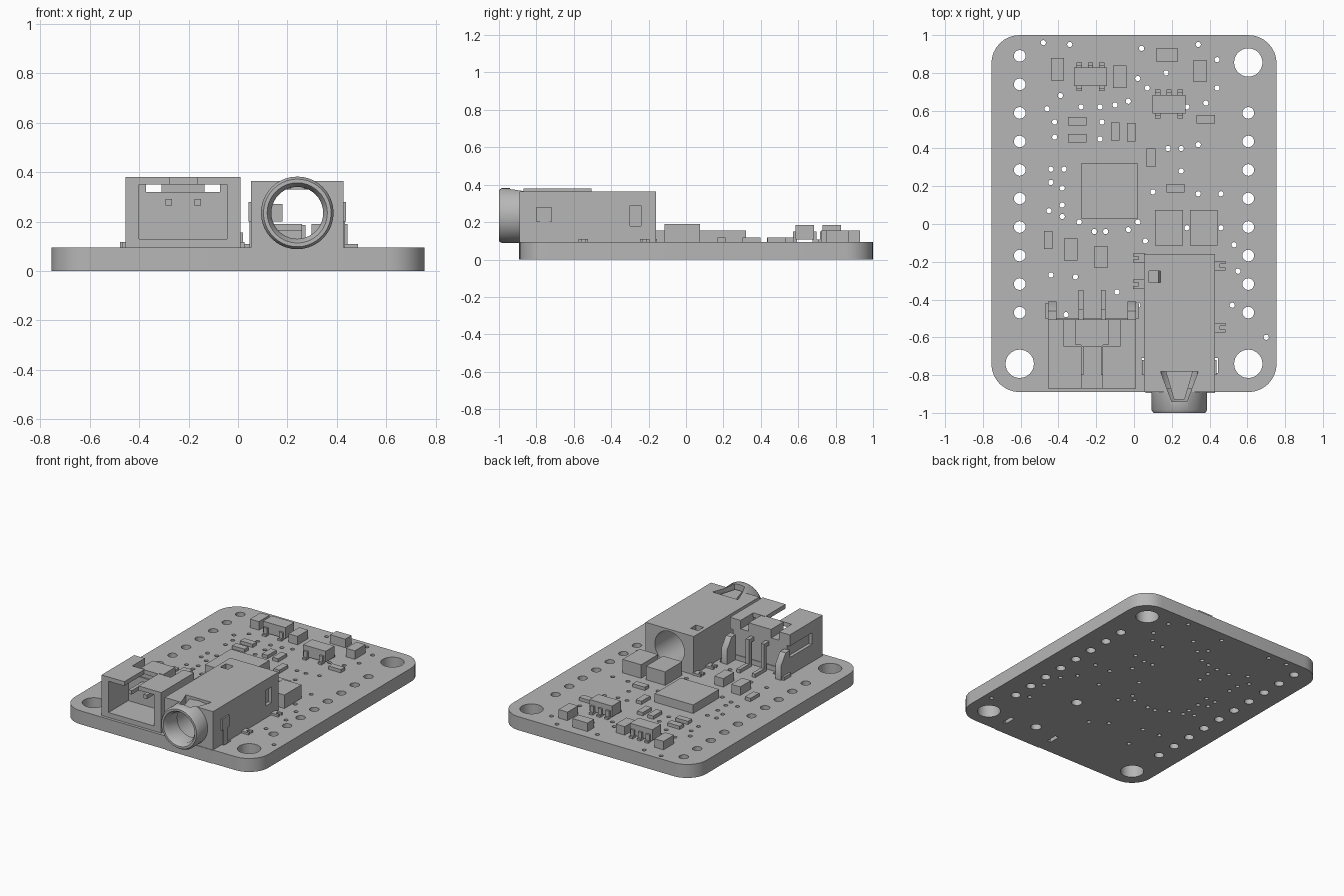
import bpy, bmesh
from math import cos, sin, pi, radians
from mathutils import Matrix

cube = bpy.data.objects.get("Cube")
if cube:
    bpy.data.objects.remove(cube)

grey = bpy.data.materials.new("plain_grey")
grey.use_nodes = True
grey.diffuse_color = (0.47, 0.47, 0.47, 1)
grey.node_tree.nodes["Principled BSDF"].inputs["Base Color"].default_value = (0.47, 0.47, 0.47, 1)

TOP = 0.095          # upper face of the board
parts = []


def add(name, mesh):
    obj = bpy.data.objects.new(name, mesh)
    bpy.context.scene.collection.objects.link(obj)
    mesh.materials.clear()
    mesh.materials.append(grey)
    parts.append(obj)
    return obj


def box(name, x, y, z):
    """Box from three (low, high) ranges."""
    bm = bmesh.new()
    bmesh.ops.create_cube(bm, size=1)
    for v in bm.verts:
        v.co = [(r[0] + r[1]) / 2 + c * (r[1] - r[0]) for r, c in zip((x, y, z), v.co)]
    mesh = bpy.data.meshes.new(name)
    bm.to_mesh(mesh)
    bm.free()
    return add(name, mesh)


def chip(name, x, y, w, d, top, low=TOP):
    return box(name, (x - w / 2, x + w / 2), (y - d / 2, y + d / 2), (low, top))


def ring(x, y, r, n):
    return [(x + r * cos(2 * pi * i / n), y + r * sin(2 * pi * i / n)) for i in range(n)]


def rect(x0, x1, y0, y1):
    return [(x0, y0), (x1, y0), (x1, y1), (x0, y1)]


def extrude(name, loops, low, high, along="Z"):
    """Filled outline; any inner loops become holes."""
    curve = bpy.data.curves.new(name, "CURVE")
    curve.dimensions = "2D"
    curve.fill_mode = "BOTH"
    curve.extrude = (high - low) / 2
    for loop in loops:
        spline = curve.splines.new("POLY")
        spline.points.add(len(loop) - 1)
        for p, (u, v) in zip(spline.points, loop):
            p.co = (u, v, 0, 1)
        spline.use_cyclic_u = True
    temp = bpy.data.objects.new(name + "_outline", curve)
    bpy.context.scene.collection.objects.link(temp)
    deps = bpy.context.evaluated_depsgraph_get()
    mesh = bpy.data.meshes.new_from_object(temp.evaluated_get(deps))
    bpy.data.objects.remove(temp)
    mid = (low + high) / 2
    if along == "Y":
        mesh.transform(Matrix.Translation((0, mid, 0)) @ Matrix.Rotation(pi / 2, 4, "X"))
    elif along == "X":
        mesh.transform(Matrix.Translation((mid, 0, 0)) @ Matrix(((0, 0, 1, 0), (1, 0, 0, 0), (0, 1, 0, 0), (0, 0, 0, 1))))
    else:
        mesh.transform(Matrix.Translation((0, 0, mid)))
    bm = bmesh.new()
    bm.from_mesh(mesh)
    bmesh.ops.remove_doubles(bm, verts=bm.verts, dist=0.0001)
    bmesh.ops.recalc_face_normals(bm, faces=bm.faces)
    bm.to_mesh(mesh)
    bm.free()
    return add(name, mesh)


def cut(target, cutter):
    mod = target.modifiers.new("cut", "BOOLEAN")
    mod.operation = "DIFFERENCE"
    mod.solver = "EXACT"
    mod.object = cutter
    bpy.context.view_layer.objects.active = target
    bpy.ops.object.modifier_apply(modifier=mod.name)


def discard(cutter):
    parts.remove(cutter)
    bpy.data.objects.remove(cutter)


# Board outline with rounded corners
outline = []
for k, (cx, cy) in enumerate([(.605, .85), (-.605, .85), (-.605, -.74), (.605, -.74)]):
    outline += [(cx + .15 * cos(a), cy + .15 * sin(a)) for a in [pi / 2 * (k + i / 8) for i in range(9)]]

# Mounting holes, header rows, locating holes, leg slots and vias
holes = [ring(x, y, .075, 32) for x, y in [(-.605, -.74), (.605, -.74), (.605, .855)]]
holes += [ring(-.605, .89 - .151 * i, .031, 20) for i in range(10)]
holes += [ring(.605, .588 - .151 * i, .031, 20) for i in range(8)]
holes += [ring(.24, y, .035, 20) for y in (-.7, -.29)]
holes += [rect(x - .014, x + .014, -.79, -.71) for x in (.055, .43)]
vias = [(-.48, .96), (-.34, .95), (.04, .93), (.34, .95), (.44, .87), (.17, .8), (.02, .77),
        (.07, .72), (.44, .72), (-.39, .68), (-.46, .61), (-.28, .62), (-.18, .62), (-.1, .63),
        (-.03, .65), (.38, .64), (.28, .62), (-.42, .54), (-.17, .54), (-.42, .46), (-.18, .45),
        (.18, .4), (.25, .4), (.34, .42), (-.44, .29), (-.37, .29), (-.44, .22), (-.38, .19),
        (.25, .28), (.1, .17), (.34, .16), (.46, .16), (-.45, .07), (-.38, .1), (-.38, .04),
        (-.29, .01), (.02, .01), (.28, -.02), (.46, -.02), (-.21, -.04), (-.15, -.04), (-.03, -.03),
        (.06, -.09), (.53, -.11), (.55, -.25), (-.44, -.27), (-.31, -.28), (-.09, -.36), (.52, -.43),
        (.02, -.43), (-.36, -.48), (.7, -.6)]
holes += [ring(x, y, .014, 12) for x, y in vias]
extrude("board", [outline] + holes, 0, TOP)
box("board_front_tab", (.06, .43), (-.894, -.88), (0, TOP))

# Audio jack body with a bore right through
JX, JZ = .24, .235
jack = extrude("jack_body", [rect(.052, .428, TOP, .365), ring(JX, JZ, .115, 40)], -.89, -.16, "Y")

# Jack barrel, turned around the bore axis
bm = bmesh.new()
profile = [(.105, -.87), (.105, -.975), (.122, -1), (.137, -1), (.147, -.985), (.147, -.87)]
verts = [bm.verts.new((JX + r, y, JZ)) for r, y in profile]
edges = [bm.edges.new((verts[i - 1], v)) for i, v in enumerate(verts)]
bmesh.ops.spin(bm, geom=verts + edges, cent=(JX, 0, JZ), axis=(0, 1, 0), angle=2 * pi, steps=40)
bmesh.ops.remove_doubles(bm, verts=bm.verts, dist=0.0001)
bmesh.ops.recalc_face_normals(bm, faces=bm.faces)
mesh = bpy.data.meshes.new("jack_barrel")
bm.to_mesh(mesh)
bm.free()
barrel = add("jack_barrel", mesh)

# Jack windows and the tapered spring opening
taper = extrude("taper_cutter", [[(.14, -.78), (.2, -.94), (.28, -.94), (.34, -.78)]], .3, .45)
cut(jack, taper)
cut(barrel, taper)
discard(taper)
for x, y, z in [((.08, .14), (-.31, -.25), (.27, .4)), ((.405, .5), (-.3, -.24), (.18, .29))]:
    window = box("window_cutter", x, y, z)
    cut(jack, window)
    discard(window)
extrude("jack_spring", [[(.165, -.77), (.212, -.93), (.268, -.93), (.315, -.77)]], .33, .345)
box("jack_contact", (.11, .18), (-.55, -.4), (.2, .27))
box("jack_lower_contact", (.16, .26), (-.5, -.4), (.11, .165))

# Jack side clips, board legs and forked leads
for side in (-1, 1):
    def out(a, b):
        return tuple(sorted((JX + side * a, JX + side * b)))
    box("jack_clip", out(.18, .198), (-.8, -.72), (.2, .28))
    box("jack_leg", out(.182, .194), (-.78, -.73), (.03, .2))
    for y in ((-.18, -.32) if side < 0 else (-.22, -.55)):
        box("jack_lead", out(.18, .215), (y - .025, y + .025), (TOP, .11))
        for s in (-1, 1):
            box("jack_lead_prong", out(.21, .245), (y + s * .017 - .008, y + s * .017 + .008), (TOP, .11))

# Battery connector: floor, roof halves, notched side walls, back columns
CX = -.222
box("connector_floor", (-.44, -.005), (-.87, -.5), (TOP, .13))
box("connector_back", (-.43, -.015), (-.65, -.505), (.13, .32))
box("connector_back_middle", (-.31, -.135), (-.64, -.505), (.32, .38))
box("connector_roof_bridge", (-.28, -.164), (-.65, -.62), (.35, .38))
for side in (-1, 1):
    def out(a, b):
        return tuple(sorted((CX + side * a, CX + side * b)))
    box("connector_roof", out(.055, .2), (-.87, -.645), (.35, .38))
    box("connector_back_column", out(.15, .233), (-.65, -.505), (.32, .38))
    box("connector_wall", out(.178, .21), (-.87, -.505), (TOP, .38))
    box("connector_wall_low", out(.2, .233), (-.87, -.505), (TOP, .22))
    box("connector_wall_top", out(.2, .233), (-.87, -.505), (.3, .38))
    box("connector_wall_front", out(.2, .233), (-.87, -.75), (.22, .3))
    wing = [(-.51, TOP), (-.41, TOP), (-.41, .2), (-.46, .27), (-.51, .27)]
    extrude("connector_wing", [wing], *out(.188, .233), along="X")
    box("connector_solder_tab", out(.2, .248), (-.5, -.42), (TOP, .118))
    pin = out(.046, .072)
    box("pin_shaft", pin, (-.8, -.45), (.265, .292))
    box("pin_drop", pin, (-.475, -.45), (.1, .28))
    box("pin_foot", pin, (-.475, -.35), (TOP, .12))

# Main chips and inductors
chip("main_chip", -.13, .175, .3, .29, .155)
chip("left_square_chip", .185, -.02, .15, .19, .19)
chip("right_square_chip", .37, -.02, .145, .19, .19)

# Capacitors and resistors, lying across or along the board
for x, y, across in [(-.405, .82, 0), (-.075, .78, 0), (.175, .895, 1), (.35, .81, 0),
                     (-.335, -.135, 0), (-.175, -.175, 0)]:
    w, d = (.118, .07) if across else (.07, .118)
    chip("capacitor", x, y, w, d, .155)
for x, y, across in [(-.3, .545, 1), (-.3, .455, 1), (-.1, .49, 0), (-.015, .485, 0), (.38, .555, 1),
                     (.09, .35, 0), (.22, .19, 1), (-.455, -.085, 0)]:
    w, d = (.097, .045) if across else (.045, .097)
    chip("resistor", x, y, w, d, .118)

# Five-legged regulators
for x, y in [(-.23, .78), (.185, .635)]:
    chip("regulator_body", x, y, .175, .098, .185, .108)
    for dx, s in [(-.06, 1), (0, 1), (.06, 1), (-.06, -1), (.06, -1)]:
        chip("regulator_leg", x + dx, y + s * .052, .028, .022, .15)
        chip("regulator_foot", x + dx, y + s * .063, .028, .026, .108)

# Smooth the round surfaces, keep edges sharp
bpy.ops.object.select_all(action="DESELECT")
for obj in parts:
    obj.select_set(True)
bpy.context.view_layer.objects.active = parts[0]
bpy.ops.object.shade_smooth_by_angle(angle=radians(40))
